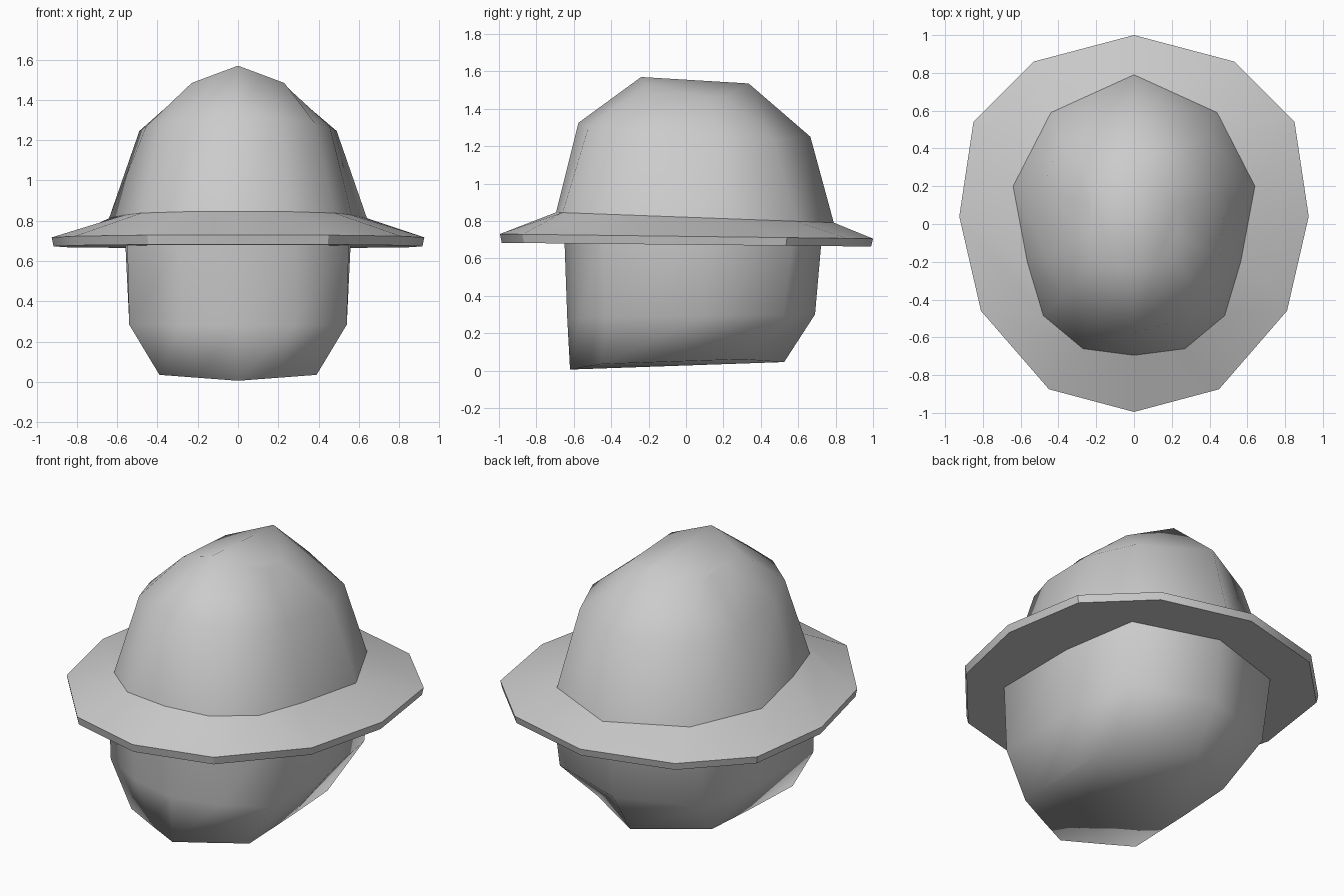
import bpy
import bmesh
import math

default_cube = bpy.data.objects.get("Cube")
if default_cube:
    bpy.data.objects.remove(default_cube, do_unlink=True)

# One plain grey for everything
GREY = (0.6, 0.6, 0.6, 1.0)
grey = bpy.data.materials.new("plain grey")
grey.use_nodes = True
grey.diffuse_color = GREY
grey.node_tree.nodes["Principled BSDF"].inputs["Base Color"].default_value = GREY


def make_ring(half, base, along_y=0.0, along_x=0.0, scale=1.0):
    """Mirror a front-to-back half outline into a closed ring on a tilted plane."""
    outline = half + [(-x, y) for x, y in reversed(half[1:-1])]
    return [(x * scale, y * scale, base + along_y * y + along_x * abs(x))
            for x, y in outline]


def add_cap(bm, verts):
    """Close a ring with two halves meeting on the centre line."""
    middle = len(verts) // 2
    bm.faces.new(verts[:middle + 1])
    bm.faces.new(verts[middle:] + verts[:1])


def loft(name, rings, cap_start=False, cap_end=False):
    """Skin a stack of rings into one object."""
    bm = bmesh.new()
    layers = [[bm.verts.new(co) for co in ring] for ring in rings]
    for lower, upper in zip(layers, layers[1:]):
        count = len(lower)
        for i in range(count):
            j = (i + 1) % count
            bm.faces.new((lower[i], lower[j], upper[j], upper[i]))
    if cap_start:
        add_cap(bm, layers[0][:1] + layers[0][:0:-1])
    if cap_end:
        add_cap(bm, layers[-1])
    bmesh.ops.recalc_face_normals(bm, faces=bm.faces)
    mesh = bpy.data.meshes.new(name)
    bm.to_mesh(mesh)
    bm.free()
    mesh.materials.append(grey)
    obj = bpy.data.objects.new(name, mesh)
    bpy.context.collection.objects.link(obj)
    for face in mesh.polygons:
        face.use_smooth = True
    return obj


# Hat crown: wide base, shoulder, then a ridge running front to back
crown_base = make_ring([(0, -.695), (.27, -.66), (.48, -.485), (.565, -.2),
                        (.64, .2), (.44, .59), (0, .79)], .82, -.037)
crown_shoulder = make_ring([(0, -.575), (.21, -.52), (.38, -.39), (.455, -.18),
                            (.49, .18), (.38, .46), (0, .665)], 1.29, -.06, -.07)
crown_ridge = make_ring([(0, -.24), (.12, -.215), (.23, -.19), (.23, -.05),
                         (.23, .1), (.23, .21), (0, .335)], 1.555, -.06, -.36)
loft("hat_crown", [crown_base, crown_shoulder, crown_ridge], cap_end=True)

# Hat brim: sloping top, thin rim and flat underside
brim_half = [(0, -.995), (.45, -.875), (.81, -.46), (.925, .04),
             (.85, .54), (.53, .86), (0, 1)]
brim_top = make_ring(brim_half, .7175, -.0125)
brim_bottom = make_ring(brim_half, .673, -.01, scale=.99)
brim = loft("hat_brim", [brim_bottom, brim_top, crown_base], cap_start=True)
bpy.ops.object.select_all(action='DESELECT')
brim.select_set(True)
bpy.context.view_layer.objects.active = brim
bpy.ops.object.shade_smooth_by_angle(angle=math.radians(30))

# Head: boxy block with a flat front, narrowing to the chin
head_bottom = make_ring([(0, -.62), (.2, -.535), (.39, -.45), (.39, -.05),
                         (.38, .3), (0, .525)], .027, .035, .06)
head_middle = make_ring([(0, -.635), (.28, -.57), (.54, -.43), (.54, .1),
                         (.47, .52), (0, .69)], .29, .015)
head_top = make_ring([(0, -.65), (.29, -.59), (.55, -.44), (.56, .1),
                      (.49, .57), (0, .725)], .7)
loft("head", [head_bottom, head_middle, head_top], cap_start=True)
